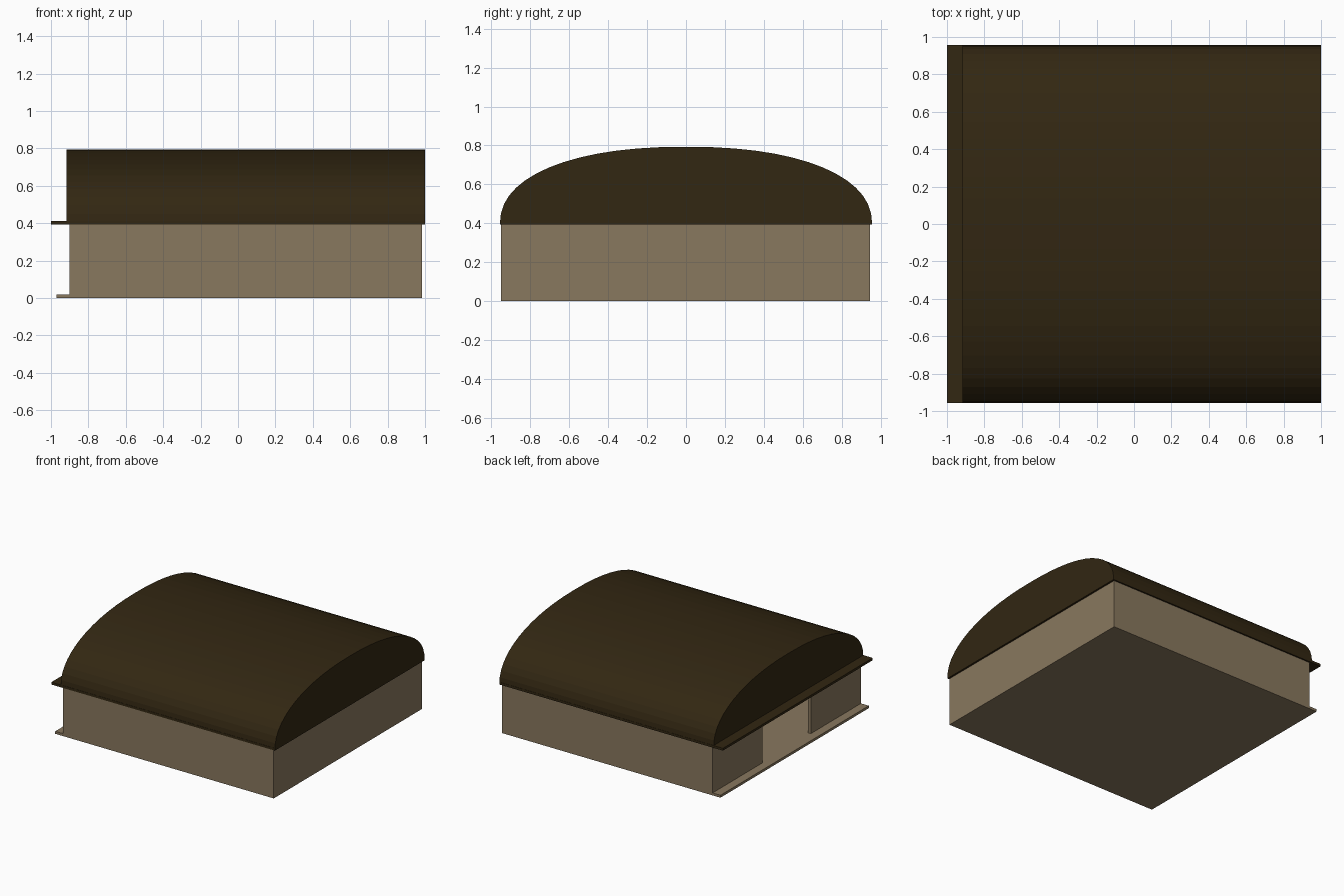
import bpy
import bmesh
import math

default = bpy.data.objects.get("Cube")
if default:
    bpy.data.objects.remove(default, do_unlink=True)


def make_material(name, color):
    mat = bpy.data.materials.new(name)
    mat.use_nodes = True
    mat.diffuse_color = color
    mat.node_tree.nodes["Principled BSDF"].inputs["Base Color"].default_value = color
    return mat


tan = make_material("tan_wall", (0.25, 0.188, 0.113, 1))
brown = make_material("dark_brown_roof", (0.032, 0.02, 0.006, 1))


def add_object(name, bm, mat):
    bmesh.ops.recalc_face_normals(bm, faces=bm.faces)
    mesh = bpy.data.meshes.new(name)
    bm.to_mesh(mesh)
    bm.free()
    mesh.materials.append(mat)
    obj = bpy.data.objects.new(name, mesh)
    bpy.context.collection.objects.link(obj)
    return obj


def box(name, x, y, z, mat):
    """Box spanning the given (low, high) ranges."""
    bm = bmesh.new()
    bmesh.ops.create_cube(bm, size=1)
    for v in bm.verts:
        for i, (low, high) in enumerate((x, y, z)):
            v.co[i] = high if v.co[i] > 0 else low
    return add_object(name, bm, mat)


FLOOR, EAVE = 0.02, 0.393
FRONT, BACK = -0.95, 0.945
DOOR_SIDE, END = -0.9, 0.985
THICK = 0.025
DOOR_HALF = 0.31

# Floor slab, with a step on the doorway side
box("floor", (-0.97, END), (FRONT, BACK), (0, FLOOR), tan)

# Solid walls
height = (FLOOR, EAVE)
box("front_wall", (DOOR_SIDE, END), (FRONT, FRONT + THICK), height, tan)
box("back_wall", (DOOR_SIDE, END), (BACK - THICK, BACK), height, tan)
box("end_wall", (END - THICK, END), (FRONT + THICK, BACK - THICK), height, tan)

# Wall panels on either side of the doorway
side = (DOOR_SIDE, DOOR_SIDE + THICK)
box("door_panel_front", side, (FRONT + THICK, -DOOR_HALF), height, tan)
box("door_panel_back", side, (DOOR_HALF, BACK - THICK), height, tan)

# Roof plate, overhanging the doorway
ROOF_HALF = 0.957
box("roof_plate", (-1, 0.995), (-ROOF_HALF, ROOF_HALF), (EAVE, 0.412), brown)

# Barrel roof: a squared-off half ellipse extruded along x
SEGMENTS, POWER, RISE = 28, 2 / 2.25, 0.4
bm = bmesh.new()
profile = []
for i in range(SEGMENTS + 1):
    a = math.pi * i / SEGMENTS
    c, s = math.cos(a), max(math.sin(a), 0)
    y = math.copysign(abs(c) ** POWER, c) * ROOF_HALF
    profile.append(bm.verts.new((-0.917, y, EAVE + RISE * s ** POWER)))
cap = bm.faces.new(profile)
extruded = bmesh.ops.extrude_face_region(bm, geom=[cap], use_keep_orig=True)
for v in extruded["geom"]:
    if isinstance(v, bmesh.types.BMVert):
        v.co.x = 1
add_object("barrel_roof", bm, brown)
